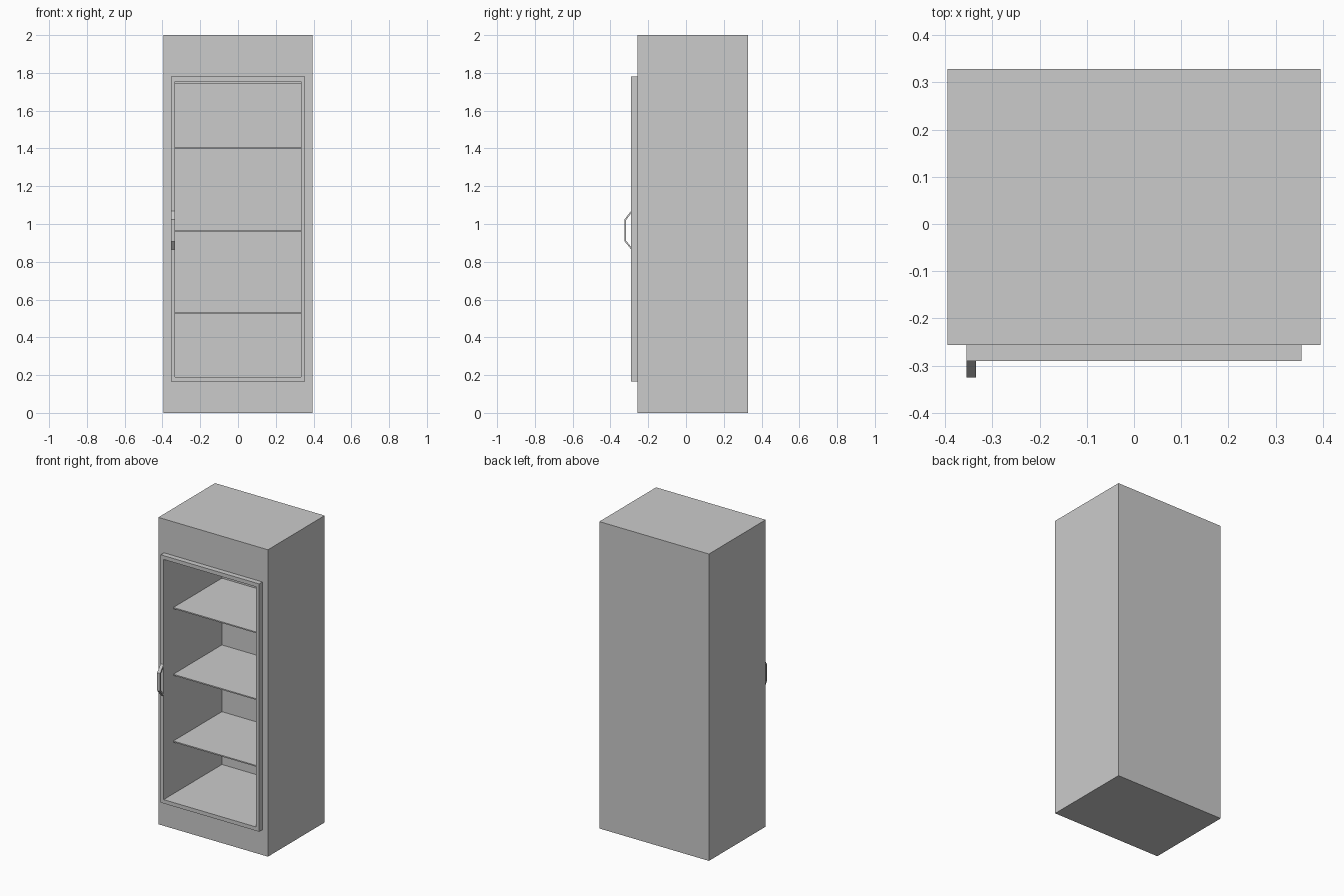
import bpy, bmesh

if "Cube" in bpy.data.objects:
    bpy.data.objects.remove(bpy.data.objects["Cube"])


def finish(name, bm):
    bmesh.ops.recalc_face_normals(bm, faces=bm.faces[:])
    mesh = bpy.data.meshes.new(name)
    bm.to_mesh(mesh)
    bm.free()
    obj = bpy.data.objects.new(name, mesh)
    bpy.context.collection.objects.link(obj)
    return obj


def ring(bm, rect, y):
    """Rectangle of vertices in the xz plane; rect = half width, z0, z1."""
    w, z0, z1 = rect
    return [bm.verts.new((x, y, z)) for x, z in ((-w, z0), (w, z0), (w, z1), (-w, z1))]


def bridge(bm, a, b):
    for i in range(len(a)):
        j = (i + 1) % len(a)
        bm.faces.new((a[i], a[j], b[j], b[i]))


def box(name, w, y0, y1, z0, z1):
    bm = bmesh.new()
    a, b = ring(bm, (w, z0, z1), y0), ring(bm, (w, z0, z1), y1)
    bridge(bm, a, b)
    bm.faces.new(a)
    bm.faces.new(b)
    return finish(name, bm)


# Cabinet: hollow shell open at the front
bm = bmesh.new()
back = ring(bm, (0.395, 0, 2), 0.328)
front = ring(bm, (0.395, 0, 2), -0.256)
lip = ring(bm, (0.333, 0.19, 1.74), -0.256)
inner = ring(bm, (0.333, 0.19, 1.74), 0.31)
for a, b in ((back, front), (front, lip), (lip, inner)):
    bridge(bm, a, b)
bm.faces.new(back)
bm.faces.new(inner)
finish("cabinet", bm)

# Door frame around the opening
bm = bmesh.new()
outer, hole = (0.355, 0.165, 1.78), (0.333, 0.19, 1.755)
loops = [ring(bm, r, y) for r, y in
         ((outer, -0.256), (outer, -0.29), (hole, -0.29), (hole, -0.256))]
for i in range(4):
    bridge(bm, loops[i], loops[(i + 1) % 4])
finish("door_frame", bm)

# Shelves
for i, z in enumerate((0.53, 0.965, 1.40)):
    box(f"shelf_{i + 1}", 0.333, -0.19, 0.31, z - 0.004, z + 0.004)

# Handle: bent bar, side profile (y, z) extruded along x
profile = [(-0.29, 1.07), (-0.325, 1.025), (-0.325, 0.908), (-0.29, 0.865),
           (-0.29, 0.878), (-0.317, 0.912), (-0.317, 1.021), (-0.29, 1.057)]
bm = bmesh.new()
sides = [[bm.verts.new((x, y, z)) for y, z in profile] for x in (-0.355, -0.334)]
bridge(bm, *sides)
for s in sides:
    bm.faces.new(s)
finish("door_handle", bm)
